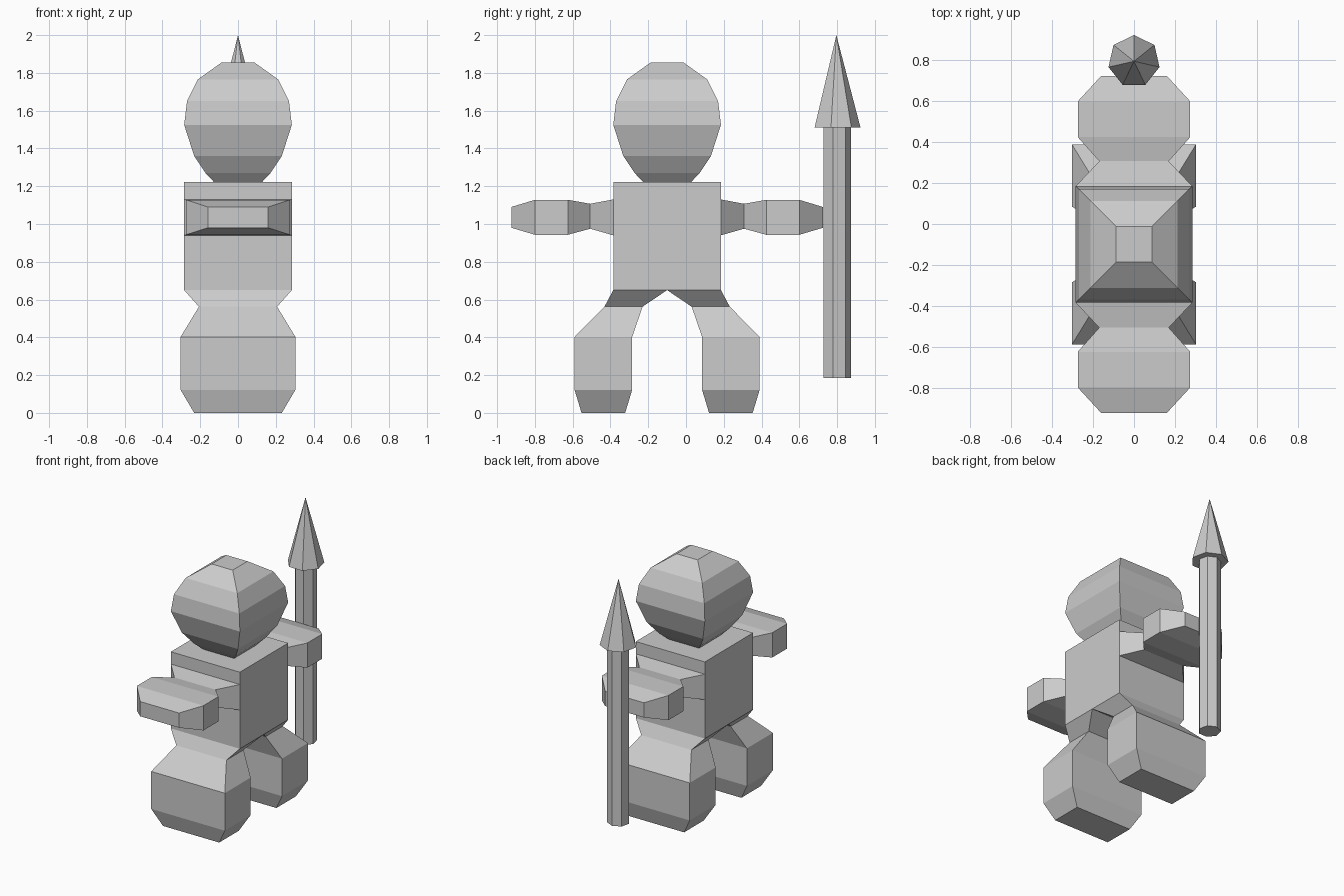
import bpy, bmesh, math

if "Cube" in bpy.data.objects:
    bpy.data.objects.remove(bpy.data.objects["Cube"])

CY = -0.10  # the figure's middle in y; the spear pushes it off centre


def loft(name, rings, cap_start=True, cap_end=True, skip=()):
    """Skin a list of rings; skip holds (band, side) faces left open."""
    bm = bmesh.new()
    vr = [[bm.verts.new(p) for p in r] for r in rings]
    n = len(rings[0])
    for b in range(len(vr) - 1):
        for i in range(n):
            if (b, i) not in skip:
                j = (i + 1) % n
                bm.faces.new((vr[b][i], vr[b][j], vr[b + 1][j], vr[b + 1][i]))
    if cap_start:
        bm.faces.new(vr[0][::-1])
    if cap_end:
        bm.faces.new(vr[-1])
    bmesh.ops.remove_doubles(bm, verts=bm.verts, dist=1e-4)
    bmesh.ops.recalc_face_normals(bm, faces=bm.faces)
    me = bpy.data.meshes.new(name)
    bm.to_mesh(me)
    bm.free()
    ob = bpy.data.objects.new(name, me)
    bpy.context.collection.objects.link(ob)
    return ob


def flat_ring(hx, y0, y1, z):
    return [(-hx, y0, z), (hx, y0, z), (hx, y1, z), (-hx, y1, z)]


def square(h, z):
    return flat_ring(h, CY - h, CY + h, z)


def upright_ring(hx, y, z0, z1):
    return [(-hx, y, z0), (hx, y, z0), (hx, y, z1), (-hx, y, z1)]


# Torso: open where the arms, legs and neck join
loft("torso", [square(0.285, 0.65), square(0.285, 0.94), square(0.285, 1.13),
               square(0.285, 1.222), square(0.127, 1.222)],
     False, False, skip=((1, 0), (1, 2)))

# Head
loft("head", [square(h, z) for h, z in (
    (0.127, 1.222), (0.172, 1.27), (0.232, 1.36), (0.285, 1.525),
    (0.27, 1.65), (0.213, 1.765), (0.087, 1.855))], cap_start=False)

# Arms and legs, mirrored about the figure's middle
arm = ((0.285, 0.285, 0.94, 1.13), (0.17, 0.407, 0.975, 1.107),
       (0.275, 0.525, 0.943, 1.128), (0.275, 0.70, 0.943, 1.128),
       (0.16, 0.825, 0.98, 1.09))
leg = ((0.285, 0.0, 0.285, 0.65), (0.207, 0.13, 0.332, 0.562),
       (0.304, 0.185, 0.49, 0.402), (0.304, 0.185, 0.49, 0.122),
       (0.232, 0.222, 0.453, 0.0))
for s, side in ((-1, "front"), (1, "back")):
    loft("arm_" + side, [upright_ring(hx, CY + s * d, z0, z1)
                         for hx, d, z0, z1 in arm], cap_start=False)
    loft("leg_" + side, [flat_ring(hx, CY + s * a, CY + s * b, z)
                         for hx, a, b, z in leg], cap_start=False)

# Spear: seven-sided shaft and pointed head
loft("spear", [[(r * math.sin(math.tau * i / 7),
                 0.796 + r * math.cos(math.tau * i / 7), z) for i in range(7)]
               for r, z in ((0.077, 0.185), (0.077, 1.51), (0.128, 1.51), (0.0, 2.0))],
     cap_end=False)
